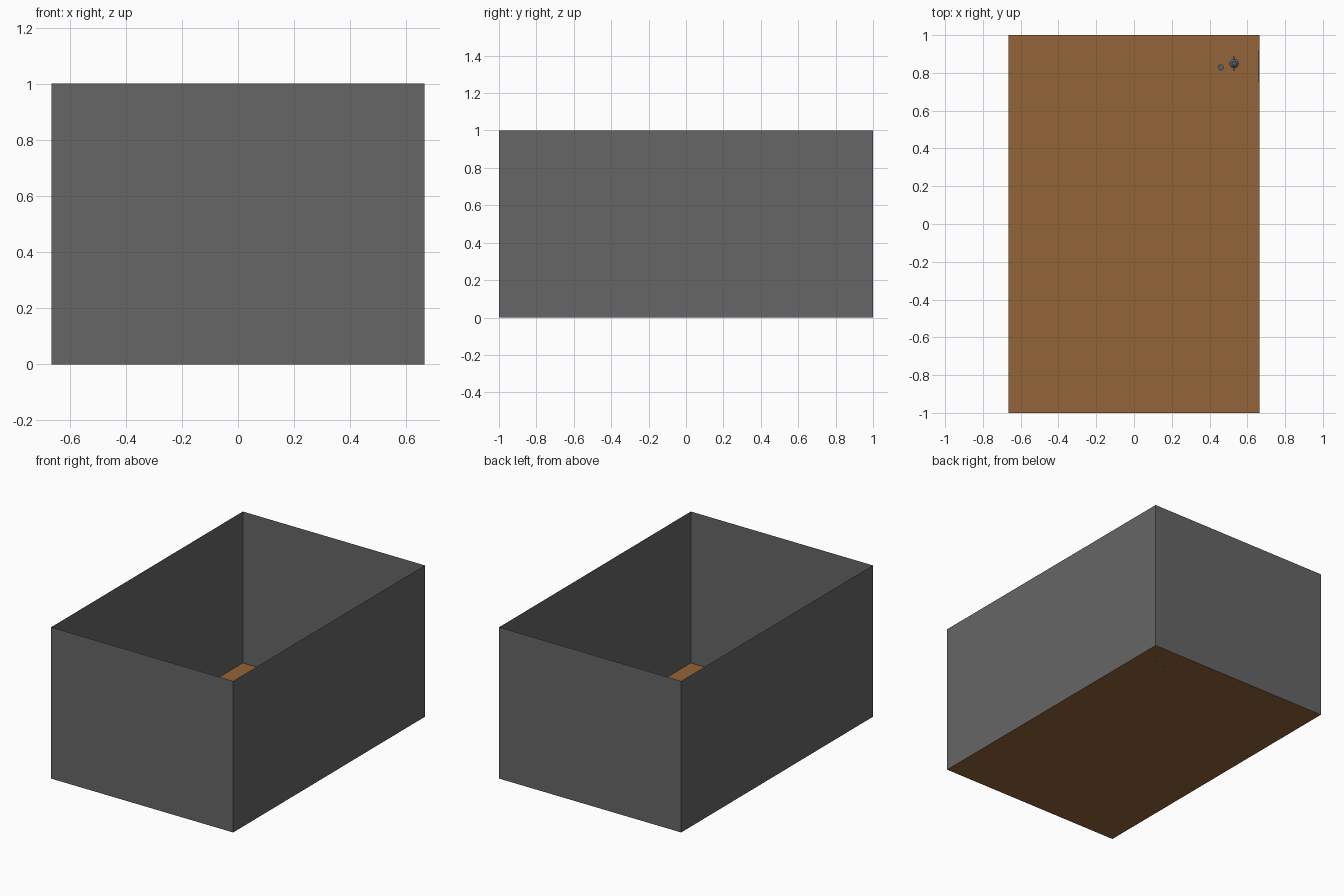
import bpy, bmesh, math
from mathutils import Vector

if "Cube" in bpy.data.objects:
    bpy.data.objects.remove(bpy.data.objects["Cube"])


def material(name, rgb):
    m = bpy.data.materials.new(name)
    m.diffuse_color = (*rgb, 1)
    m.use_nodes = True
    m.node_tree.nodes["Principled BSDF"].inputs["Base Color"].default_value = m.diffuse_color
    return m


WALL = material("wall grey", (0.133, 0.133, 0.133))
FLOOR = material("floor brown", (0.296, 0.125, 0.040))
METAL = material("slate", (0.09, 0.12, 0.14))

X, Y, H = 0.665, 1.0, 1.0      # room half width, half depth, height
CX, CY, CH = 0.412, 0.673, 0.40  # cubicle corner and partition height
DOOR_Y, DOOR_H = 0.84, 0.31    # doorway edge and height


def finish(name, bm, mat):
    me = bpy.data.meshes.new(name)
    bm.to_mesh(me)
    bm.free()
    me.materials.append(mat)
    ob = bpy.data.objects.new(name, me)
    bpy.context.collection.objects.link(ob)
    return ob


def strip(name, path, z0, z1, mat):
    """Upright sheets standing along a plan path."""
    bm = bmesh.new()
    low = [bm.verts.new((x, y, z0)) for x, y in path]
    top = [bm.verts.new((x, y, z1)) for x, y in path]
    for i in range(len(path) - 1):
        bm.faces.new((low[i], low[i + 1], top[i + 1], top[i]))
    return finish(name, bm, mat)


def lathe(name, centre, profile, mat, sides=12):
    """Turned part from (radius, height) pairs."""
    bm = bmesh.new()
    pts = [bm.verts.new((r, 0, z)) for r, z in profile]
    edges = [bm.edges.new(p) for p in zip(pts, pts[1:])]
    bmesh.ops.spin(bm, geom=pts + edges, cent=(0, 0, 0), axis=(0, 0, 1),
                   angle=math.tau, steps=sides, use_merge=True)
    bmesh.ops.remove_doubles(bm, verts=bm.verts, dist=1e-5)
    bmesh.ops.recalc_face_normals(bm, faces=bm.faces)
    ob = finish(name, bm, mat)
    ob.location = (*centre, 0)
    return ob


def box(name, centre, size, mat):
    bm = bmesh.new()
    bmesh.ops.create_cube(bm, size=1)
    bmesh.ops.scale(bm, vec=Vector(size), verts=bm.verts)
    ob = finish(name, bm, mat)
    ob.location = centre
    return ob


# Floor sheet
bm = bmesh.new()
bm.faces.new([bm.verts.new((x, y, 0)) for x, y in
              ((-X, -Y), (X, -Y), (X, Y), (-X, Y))])
finish("floor", bm, FLOOR)

# Open-topped outer walls
strip("outer_walls", [(-X, -Y), (X, -Y), (X, Y), (-X, Y), (-X, -Y)], 0, H, WALL)

# Corner cubicle with a doorway and an open door
strip("cubicle_partition", [(X, CY), (CX, CY), (CX, DOOR_Y)], 0, CH, WALL)
strip("door_lintel", [(CX, DOOR_Y), (CX, Y)], DOOR_H, CH, WALL)
strip("cubicle_door", [(CX, 0.998), (0.358, 0.845)], 0, DOOR_H, FLOOR)

# Plate on the cubicle's outer wall
box("wall_plate", (X - 0.003, 0.835, 0.22), (0.004, 0.17, 0.12), METAL)

# Small furniture inside the cubicle
lathe("stool", (0.459, 0.829),
      [(0, 0), (0.016, 0), (0.016, 0.06), (0, 0.06)], METAL)
lathe("pedestal_seat", (0.53, 0.85),
      [(0, 0), (0.018, 0), (0.010, 0.03), (0.010, 0.06),
       (0.025, 0.08), (0.025, 0.09), (0.012, 0.10), (0, 0.10)], METAL)
box("pedestal_bar", (0.53, 0.85, 0.07), (0.006, 0.08, 0.01), METAL)
